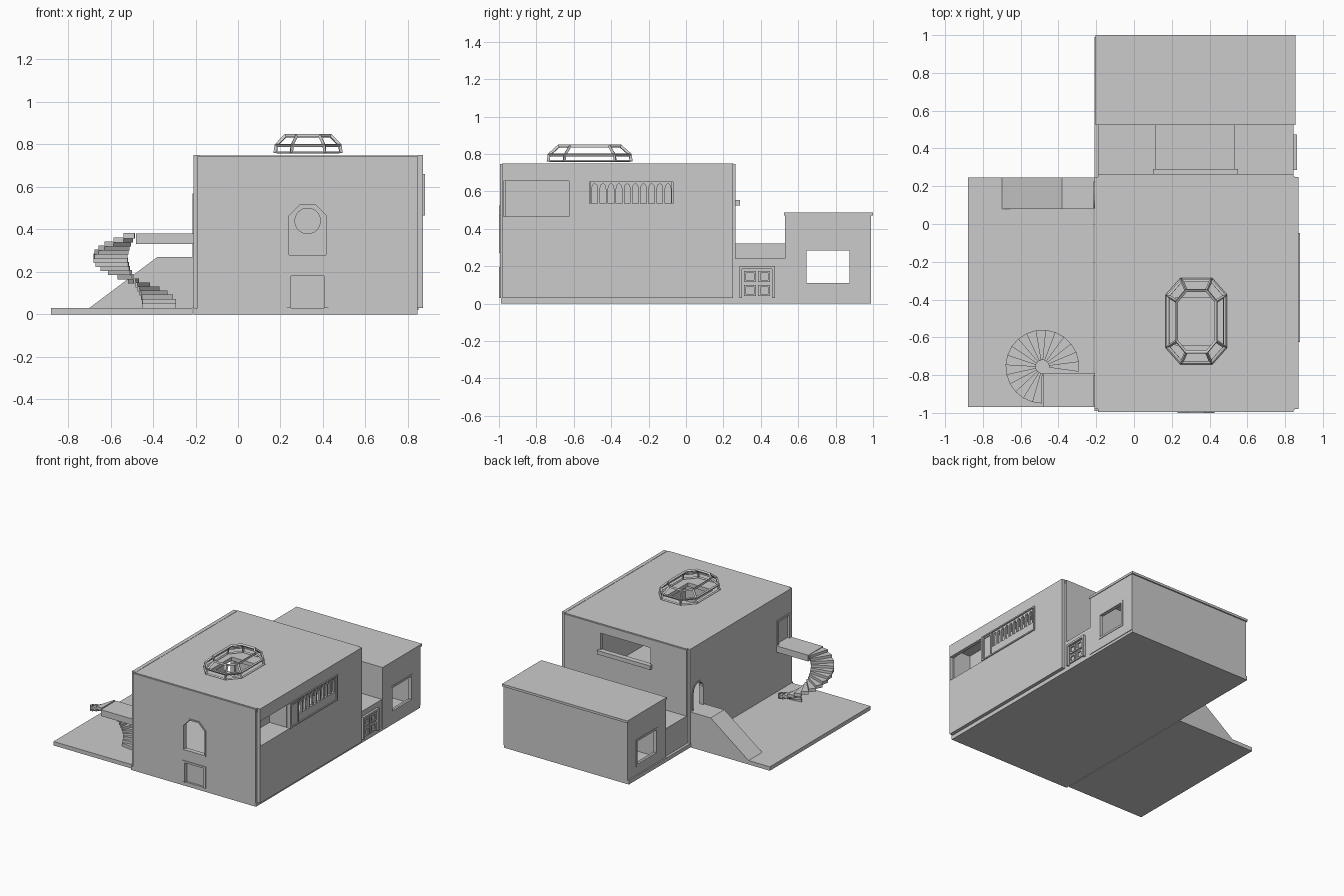
import bpy, bmesh, math

if "Cube" in bpy.data.objects:
    bpy.data.objects.remove(bpy.data.objects["Cube"])


def finish(name, bm):
    bmesh.ops.recalc_face_normals(bm, faces=bm.faces)
    me = bpy.data.meshes.new(name)
    bm.to_mesh(me)
    bm.free()
    ob = bpy.data.objects.new(name, me)
    bpy.context.collection.objects.link(ob)
    return ob


def prism(name, pts, axis, a, b):
    """Extrude a 2D outline along an axis from a to b."""
    put = {'x': lambda u, v, w: (w, u, v), 'y': lambda u, v, w: (u, w, v),
           'z': lambda u, v, w: (u, v, w)}[axis]
    bm = bmesh.new()
    lo = [bm.verts.new(put(u, v, a)) for u, v in pts]
    hi = [bm.verts.new(put(u, v, b)) for u, v in pts]
    bm.faces.new(lo)
    bm.faces.new(hi)
    n = len(pts)
    for i in range(n):
        j = (i + 1) % n
        bm.faces.new((lo[i], lo[j], hi[j], hi[i]))
    return finish(name, bm)


def rect(u0, u1, v0, v1):
    return [(u0, v0), (u1, v0), (u1, v1), (u0, v1)]


def box(name, x0, x1, y0, y1, z0, z1):
    return prism(name, rect(x0, x1, y0, y1), 'z', z0, z1)


def arch(u0, u1, v0, v1, rise, n=4):
    """Rectangle with a rounded head of the given rise."""
    c, r = (u0 + u1) / 2, (u1 - u0) / 2
    head = [(c + r * math.cos(math.pi * i / n), v1 - rise + rise * math.sin(math.pi * i / n))
            for i in range(n + 1)]
    return [(u0, v0), (u1, v0)] + head


def clipped(u0, u1, v0, v1, c):
    return [(u0, v0), (u1, v0), (u1, v1 - c), (u1 - c, v1), (u0 + c, v1), (u0, v1 - c)]


def cut(ob, *cutters):
    for c in cutters:
        c.hide_render = True
        m = ob.modifiers.new("cut", 'BOOLEAN')
        m.operation = 'DIFFERENCE'
        m.solver = 'EXACT'
        m.object = c
        bpy.context.view_layer.objects.active = ob
        bpy.ops.object.modifier_apply(modifier=m.name)
        bpy.data.objects.remove(c)
    return ob


def framed(name, outer, inner, axis, a, b):
    return cut(prism(name, outer, axis, a, b), prism("hole", inner, axis, a - .1, b + .1))


# Base slabs
box("terrace", -.88, -.215, -.97, .245, 0, .03)
box("base_slab", -.21, .845, -.99, .99, 0, .03)

# Main house: front, back, left, right walls and roof
cut(box("front_wall", -.19, .845, -.995, -.965, .03, .745),
    prism("c", clipped(.24, .415, .275, .515, .05), 'y', -1.1, -.9),
    box("c", .25, .405, -1.1, -.975, .03, .18))
cut(box("back_wall", -.19, .845, .235, .265, .03, .745),
    box("c", .115, .535, .2, .3, .54, .68))
cut(box("left_wall", -.21, -.18, -.98, .25, .03, .75),
    prism("c", arch(.09, .22, .27, .47, .065, 8), 'x', -.3, -.1),
    box("c", -.3, -.1, -.95, -.81, .38, .56))
cut(box("right_wall", .845, .872, -.98, .25, .03, .75),
    box("c", .8, .9, -.975, -.05, .465, .655))
cut(box("roof", -.19, .85, -.985, .255, .72, .748),
    box("c", .22, .43, -.64, -.39, .6, .8))
box("upper_floor", -.18, .845, -.965, .235, .245, .27)

# Corner balcony recess on the right side
box("balcony_floor", .70, .85, -.965, -.05, .44, .465)
box("balcony_back", .68, .70, -.965, .235, .27, .72)
box("balcony_end", .70, .845, -.62, -.60, .465, .72)

# Balcony screen: frame, door frame and arched slats
framed("screen_frame", rect(-.62, -.05, .465, .658), rect(-.515, -.07, .535, .65), 'x', .848, .872)
framed("screen_border", rect(-.625, -.048, .465, .66), rect(-.61, -.06, .475, .65), 'x', .865, .88)
framed("balcony_door_frame", rect(-.61, -.52, .468, .645), rect(-.6, -.53, .475, .635), 'x', .865, .878)
for i in range(10):
    y = -.51 + i * .0435
    framed("screen_arch", rect(y, y + .0435, .535, .65),
           arch(y + .006, y + .0375, .53, .642, .03), 'x', .855, .87)

# Front window, door and round panel inside
framed("window_frame", clipped(.23, .425, .27, .525, .055), clipped(.24, .415, .28, .515, .05),
       'y', -1, -.965)
prism("round_panel", [(.328 + .062 * math.cos(i * math.pi / 16), .44 + .062 * math.sin(i * math.pi / 16))
                      for i in range(32)], 'y', .215, .235)
framed("front_door_frame", rect(.23, .425, .03, .195), rect(.25, .405, 0, .18), 'y', -1, -.975)

# Rear window sill
box("rear_sill", .1, .55, .25, .29, .525, .555)

# Left doors: frame on the stair landing, lining of the ramp arch
framed("landing_door_frame", rect(-.96, -.8, .38, .57), rect(-.945, -.815, .37, .555), 'x', -.215, -.18)
box("landing_door", -.195, -.185, -.95, -.81, .38, .56)
framed("ramp_arch_frame", arch(.085, .225, .27, .476, .07, 8), arch(.097, .213, .26, .462, .058, 8),
       'x', -.214, -.18)

# Ramp
prism("ramp", [(-.7, .03), (-.21, .03), (-.21, .27), (-.38, .27)], 'y', .08, .245)

# Spiral stair with landing
cx, cy, count = -.485, -.755, 18
for i in range(count):
    a0 = math.radians(-8 + 15.4 * i)
    a1 = a0 + math.radians(15.4)
    z = .03 + .0193 * i
    prism("stair_step", [(cx + r * math.cos(a), cy + r * math.sin(a))
                         for r, a in ((.035, a0), (.195, a0), (.195, a1), (.035, a1))], 'z', z, z + .024)
box("stair_landing", -.48, -.2, -.97, -.79, .332, .38)

# Low link with raised corridor between the houses
box("link", -.19, .845, .265, .53, .03, .24)
box("corridor", .115, .535, .265, .53, .24, .32)
framed("link_door_frame", rect(.285, .475, .03, .2), rect(.3, .46, .02, .185), 'x', .84, .862)
for y in (.31, .385):
    for z in (.04, .115):
        framed("link_door_panel", rect(y, y + .065, z, z + .06),
               rect(y + .012, y + .053, z + .012, z + .048), 'x', .84, .855)

# Rear house, hollow with windows on both sides
cut(box("rear_house", -.2, .85, .53, .99, .02, .48),
    box("c", -.17, .82, .56, .96, .03, .455),
    box("c", -.4, 1.1, .64, .88, .105, .29))
box("rear_roof", -.205, .855, .525, 1, .47, .488)
for x in (-.203, .838):
    framed("rear_window_frame", rect(.63, .89, .095, .3), rect(.645, .875, .11, .285), 'x', x, x + .016)

# Skylight: stretched octagonal cage
bm = bmesh.new()
rings = []
for hx, hy, cxx, cyy, z in ((.155, .222, .075, .085, .758), (.15, .217, .073, .083, .796),
                            (.105, .165, .05, .06, .842)):
    pts = [(hx, -hy + cyy), (hx, hy - cyy), (hx - cxx, hy), (cxx - hx, hy),
           (-hx, hy - cyy), (-hx, -hy + cyy), (cxx - hx, -hy), (hx - cxx, -hy)]
    rings.append([bm.verts.new((.33 + x, -.515 + y, z)) for x, y in pts])
for lo, hi in zip(rings, rings[1:]):
    for i in range(8):
        j = (i + 1) % 8
        bm.faces.new((lo[i], lo[j], hi[j], hi[i]))
bm.faces.new(rings[-1])
cage = finish("skylight_cage", bm)
w = cage.modifiers.new("bars", 'WIREFRAME')
w.thickness = .018
w.use_even_offset = True
